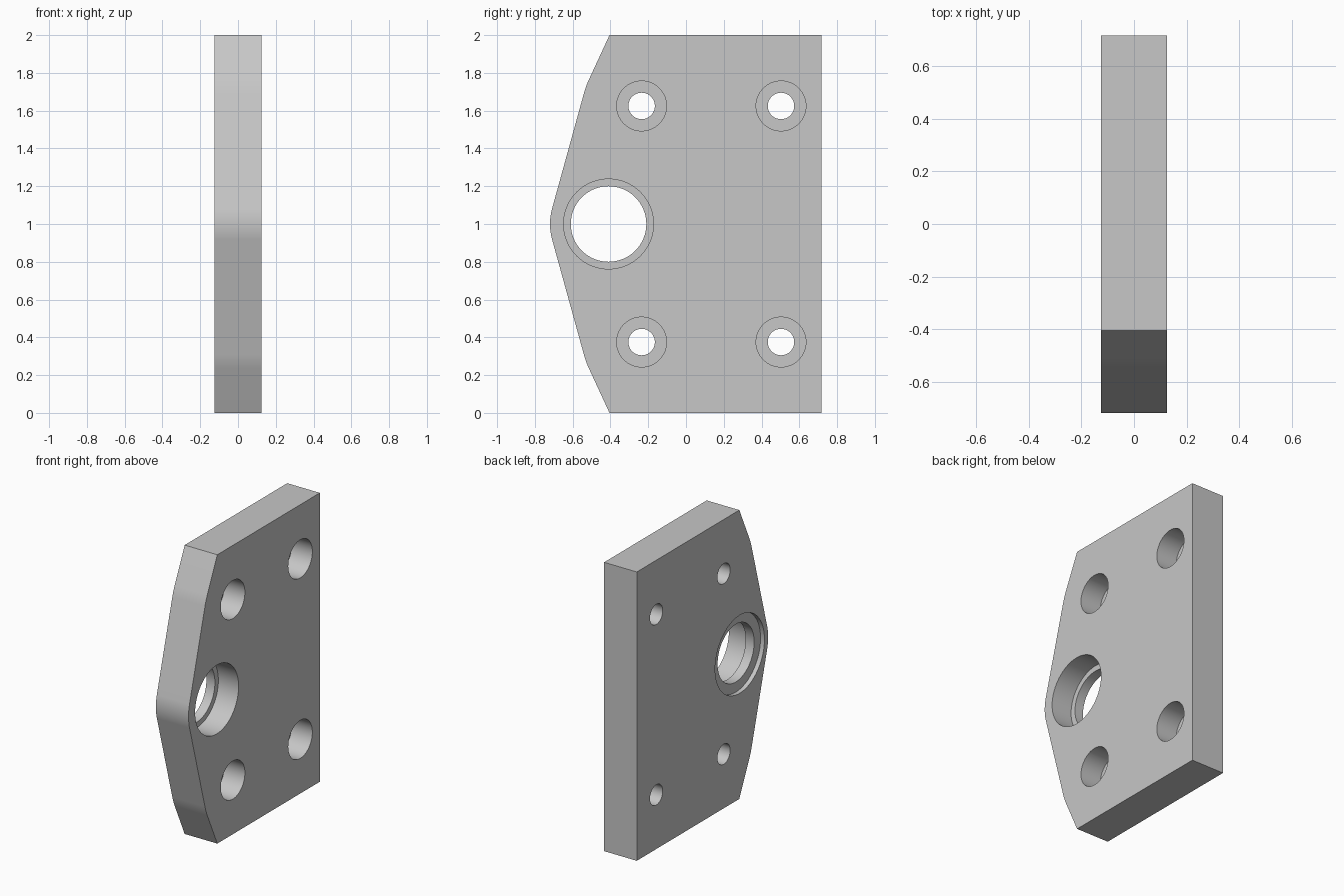
import bpy, bmesh
from math import sin, cos, radians
from mathutils import Matrix, Vector

cube = bpy.data.objects.get("Cube")
if cube:
    bpy.data.objects.remove(cube, do_unlink=True)

HALF = 0.125            # half the plate thickness
BORE_Y, BORE_Z = -0.41, 1.0
NOSE_R = 0.31

# Plain grey metal
metal = bpy.data.materials.new("grey metal")
metal.use_nodes = True
grey = (0.57, 0.57, 0.57, 1)
metal.diffuse_color = grey
metal.node_tree.nodes["Principled BSDF"].inputs["Base Color"].default_value = grey


def add_object(name, bm):
    bmesh.ops.recalc_face_normals(bm, faces=bm.faces)
    mesh = bpy.data.meshes.new(name)
    bm.to_mesh(mesh)
    bm.free()
    mesh.materials.append(metal)
    obj = bpy.data.objects.new(name, mesh)
    bpy.context.collection.objects.link(obj)
    return obj


def soft_corner(a, b, c, size, steps=5):
    """Short quadratic curve replacing corner b."""
    a, b, c = Vector(a), Vector(b), Vector(c)
    p = b + (a - b).normalized() * size
    q = b + (c - b).normalized() * size
    ts = [i / steps for i in range(steps + 1)]
    return [tuple(p * (1 - t) ** 2 + b * 2 * t * (1 - t) + q * t * t) for t in ts]


# Upper half of the side outline, mirrored for the lower half
nose = [(BORE_Y - NOSE_R * cos(radians(a)), BORE_Z + NOSE_R * sin(radians(a)))
        for a in (2.6, 5.2, 7.8, 10.4, 13, 15.5)]
top_front = (-0.405, 2)
upper = nose + soft_corner(nose[-1], (-0.53, 1.73), top_front, 0.04)
upper += [top_front, (0.717, 2)]
lower = [(y, 2 - z) for y, z in reversed(upper)]
outline = lower + [(BORE_Y - NOSE_R, BORE_Z)] + upper

# Plate body
bm = bmesh.new()
face = bm.faces.new([bm.verts.new((-HALF, y, z)) for y, z in outline])
ext = bmesh.ops.extrude_face_region(bm, geom=[face])
bmesh.ops.translate(bm, vec=(2 * HALF, 0, 0),
                    verts=[v for v in ext["geom"] if isinstance(v, bmesh.types.BMVert)])
plate = add_object("mounting_plate", bm)


def drill(y, z, radius, x0, x1):
    """Cut a round hole along x between x0 and x1."""
    bm = bmesh.new()
    place = Matrix.Translation(((x0 + x1) / 2, y, z)) @ Matrix.Rotation(radians(90), 4, "Y")
    bmesh.ops.create_cone(bm, cap_ends=True, segments=64, radius1=radius,
                          radius2=radius, depth=x1 - x0, matrix=place)
    cutter = add_object("hole_cutter", bm)
    cutter.hide_render = True
    mod = plate.modifiers.new("hole", "BOOLEAN")
    mod.operation = "DIFFERENCE"
    mod.solver = "EXACT"
    mod.object = cutter
    bpy.ops.object.modifier_apply(modifier=mod.name)
    bpy.data.objects.remove(cutter, do_unlink=True)


bpy.ops.object.select_all(action="DESELECT")
bpy.context.view_layer.objects.active = plate
plate.select_set(True)

# Large bore: through hole, deep counterbore and shallow recess
drill(BORE_Y, BORE_Z, 0.2, -0.3, 0.3)
drill(BORE_Y, BORE_Z, 0.238, HALF - 0.155, 0.3)
drill(BORE_Y, BORE_Z, 0.27, -0.3, -HALF + 0.03)

# Four counterbored bolt holes
for y in (-0.235, 0.503):
    for z in (0.375, 1.625):
        drill(y, z, 0.07, -0.3, 0.3)
        drill(y, z, 0.132, HALF - 0.158, 0.3)

# Smooth curved walls, crisp rims and flat faces
bpy.ops.object.shade_smooth_by_angle(angle=radians(30))
weighted = plate.modifiers.new("flat_faces", "WEIGHTED_NORMAL")
weighted.keep_sharp = True
